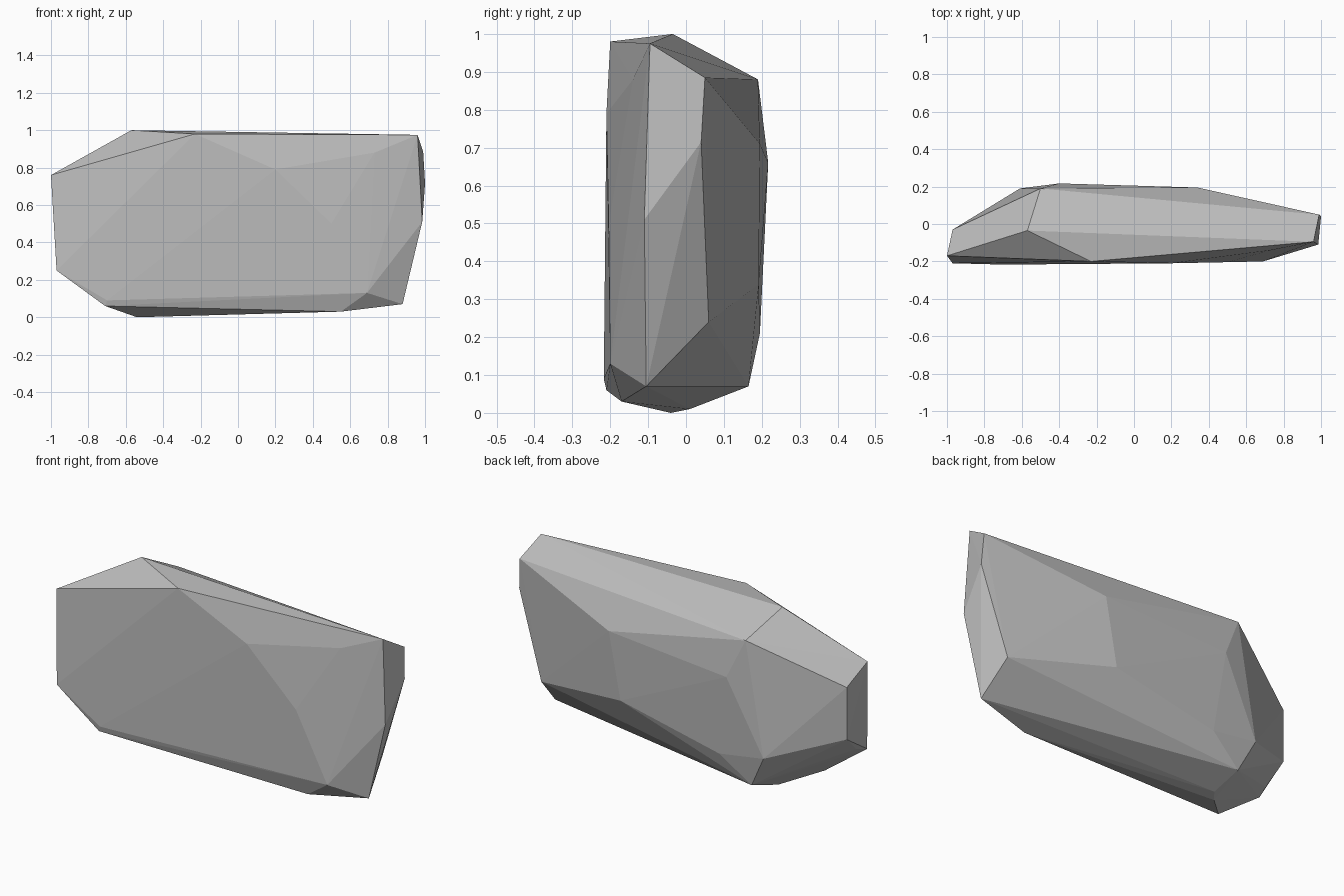
import bpy
import bmesh

# Corner points of the chiselled boulder, grouped by side
front = [(-1.0, -0.17, 0.76), (-0.97, -0.21, 0.25), (-0.23, -0.20, 0.98),
         (0.20, -0.21, 0.79), (0.50, -0.204, 0.50), (0.73, -0.14, 0.88),
         (0.69, -0.20, 0.13), (-0.70, -0.217, 0.09), (-0.71, -0.21, 0.06)]
right = [(0.96, -0.095, 0.975), (0.985, -0.11, 0.51), (0.99, 0.05, 0.885),
         (1.0, 0.04, 0.715), (0.85, 0.06, 0.24), (0.88, -0.105, 0.07)]
back = [(0.34, 0.195, 0.71), (-0.50, 0.19, 0.88), (-0.40, 0.217, 0.66),
        (0.27, 0.192, 0.34), (-0.34, 0.195, 0.21), (-0.61, 0.19, 0.25)]
left = [(-0.97, -0.03, 0.66), (-0.97, -0.03, 0.37), (-0.95, -0.14, 0.27)]
top_and_base = [(-0.57, -0.035, 1.0), (-0.54, -0.04, 0.0), (-0.50, 0.01, 0.01),
                (-0.52, 0.165, 0.07), (0.55, -0.17, 0.03)]

# Faceted stone skin wrapped around the corners
bm = bmesh.new()
for p in front + right + back + left + top_and_base:
    bm.verts.new(p)
hull = bmesh.ops.convex_hull(bm, input=bm.verts[:])
loose = [v for v in bm.verts if not v.link_faces]
bmesh.ops.delete(bm, geom=loose, context='VERTS')
bmesh.ops.recalc_face_normals(bm, faces=bm.faces[:])

mesh = bpy.data.meshes.new("boulder")
bm.to_mesh(mesh)
bm.free()
boulder = bpy.data.objects.new("boulder", mesh)
bpy.context.collection.objects.link(boulder)

# Plain grey stone
stone = bpy.data.materials.new("grey stone")
stone.diffuse_color = (0.5, 0.5, 0.5, 1.0)
mesh.materials.append(stone)
